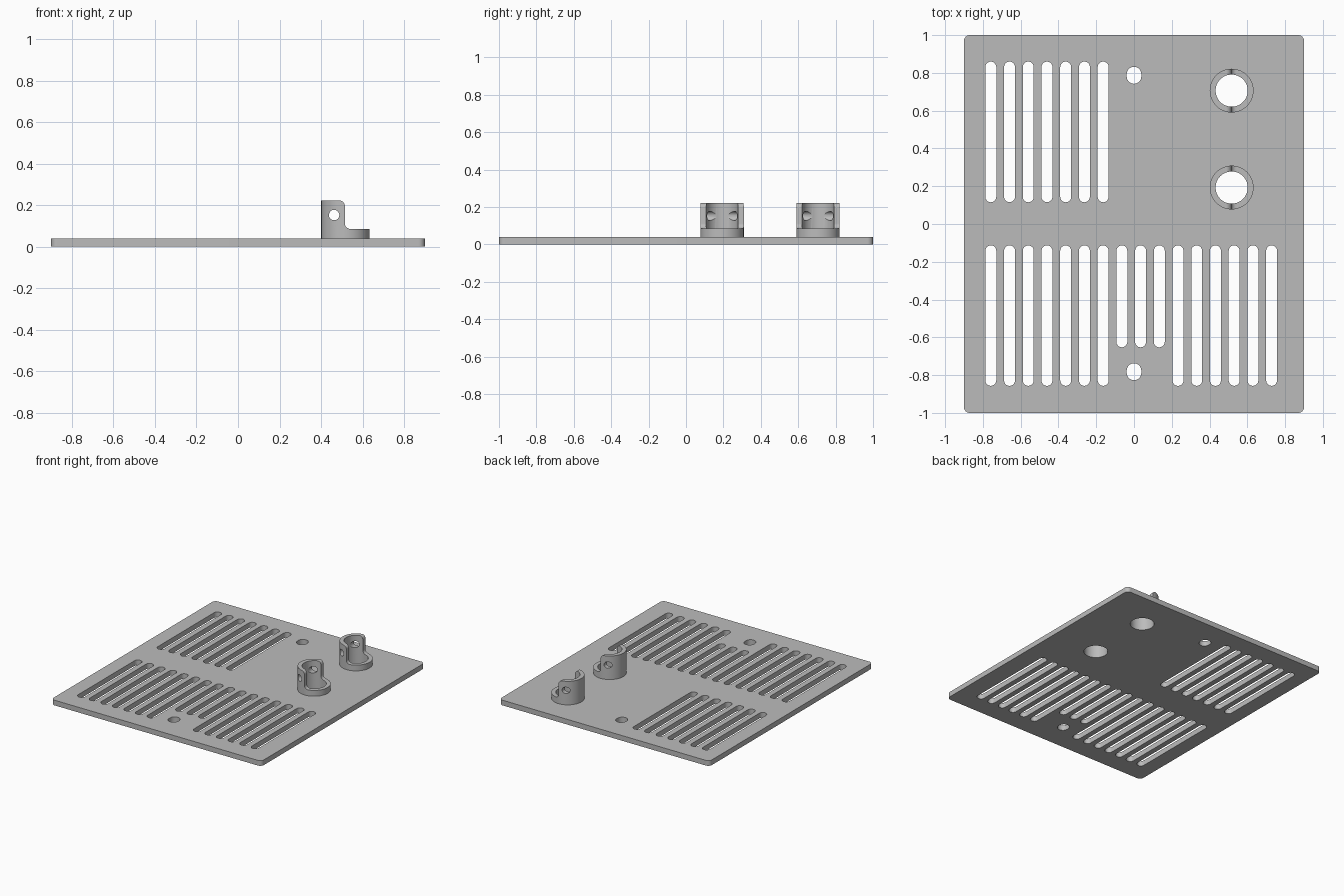
import bpy, bmesh, math
from mathutils import Matrix, Vector

if "Cube" in bpy.data.objects:
    bpy.data.objects.remove(bpy.data.objects["Cube"], do_unlink=True)

grey = bpy.data.materials.new("light grey")
grey.use_nodes = True
grey.diffuse_color = (0.5, 0.5, 0.5, 1)
grey.node_tree.nodes["Principled BSDF"].inputs["Base Color"].default_value = (0.5, 0.5, 0.5, 1)

THICK = 0.04
SOCKETS = [(0.517, 0.706), (0.517, 0.193)]
OUTER, BORE = 0.116, 0.085


def arc(cx, cy, r, start, end, n=10):
    """Points along an arc, angles in degrees."""
    angles = [math.radians(start + (end - start) * i / n) for i in range(n + 1)]
    return [(cx + r * math.cos(a), cy + r * math.sin(a)) for a in angles]


def circle(cx, cy, r, n=64):
    return arc(cx, cy, r, 0, 360, n)[:-1]


def stadium(x, y0, y1, r):
    """Upright slot outline with round ends."""
    return arc(x, y1 - r, r, 0, 180) + arc(x, y0 + r, r, 180, 360)


def prisms(name, outlines, lo, hi, along_y=False):
    """Extrude outlines along z, or x-z outlines along y."""
    bm = bmesh.new()
    for outline in outlines:
        pts = [(u, lo, v) if along_y else (u, v, lo) for u, v in outline]
        face = bm.faces.new([bm.verts.new(p) for p in pts])
        new = bmesh.ops.extrude_face_region(bm, geom=[face])["geom"]
        offset = Vector((0, hi - lo, 0) if along_y else (0, 0, hi - lo))
        bmesh.ops.translate(bm, vec=offset,
                            verts=[v for v in new if isinstance(v, bmesh.types.BMVert)])
    bmesh.ops.recalc_face_normals(bm, faces=bm.faces)
    mesh = bpy.data.meshes.new(name)
    bm.to_mesh(mesh)
    bm.free()
    mesh.materials.append(grey)
    obj = bpy.data.objects.new(name, mesh)
    bpy.context.collection.objects.link(obj)
    return obj


def apply_boolean(obj, cutter, operation):
    mod = obj.modifiers.new(operation.lower(), "BOOLEAN")
    mod.operation, mod.solver, mod.object = operation, "EXACT", cutter
    bpy.context.view_layer.objects.active = obj
    bpy.ops.object.modifier_apply(modifier=mod.name)
    bpy.data.objects.remove(cutter, do_unlink=True)


def smooth(obj):
    bpy.ops.object.select_all(action="DESELECT")
    obj.select_set(True)
    bpy.context.view_layer.objects.active = obj
    bpy.ops.object.shade_smooth_by_angle(angle=math.radians(30))


# Base plate with rounded corners
R = 0.03
X, Y = 0.9 - R, 1 - R
plate = prisms("base_plate", [arc(X, Y, R, 0, 90) + arc(-X, Y, R, 90, 180)
                              + arc(-X, -Y, R, 180, 270) + arc(X, -Y, R, 270, 360)], 0, THICK)

# Vent slots, two fixing holes and the socket bores
openings = [circle(x, y, BORE) for x, y in SOCKETS]
openings += [stadium(0, y - 0.045, y + 0.045, 0.039) for y in (0.787, -0.782)]
for i in range(16):
    x = -0.758 + i * 0.0991
    openings.append(stadium(x, -0.653 if i in (7, 8, 9) else -0.857, -0.113, 0.029))
    if i < 7:
        openings.append(stadium(x, 0.115, 0.86, 0.029))
apply_boolean(plate, prisms("openings_cutter", openings, -0.1, 0.2), "DIFFERENCE")
smooth(plate)

# Sockets: low ring with a tall half shell, cross-drilled
TOP, LEDGE, EDGE, F = 0.222, 0.085, 0.515, 0.027
for name, (x, y) in zip(("back_socket", "front_socket"), SOCKETS):
    socket = prisms(name, [circle(x, y, OUTER)], THICK, 0.3)
    side = [(0.3, 0.0), (0.75, 0.0), (0.75, LEDGE)]
    side += arc(EDGE + F, LEDGE + F, F, 270, 180)
    side += arc(EDGE - F, TOP - F, F, 0, 90) + [(0.3, TOP)]
    apply_boolean(socket, prisms("side_profile", [side], y - 0.2, y + 0.2, True), "INTERSECT")
    apply_boolean(socket, prisms("bore_cutter", [circle(x, y, BORE)], 0, 0.4), "DIFFERENCE")
    apply_boolean(socket, prisms("pin_cutter", [circle(0.463, 0.152, 0.025, 32)],
                                 y - 0.2, y + 0.2, True), "DIFFERENCE")
    smooth(socket)
